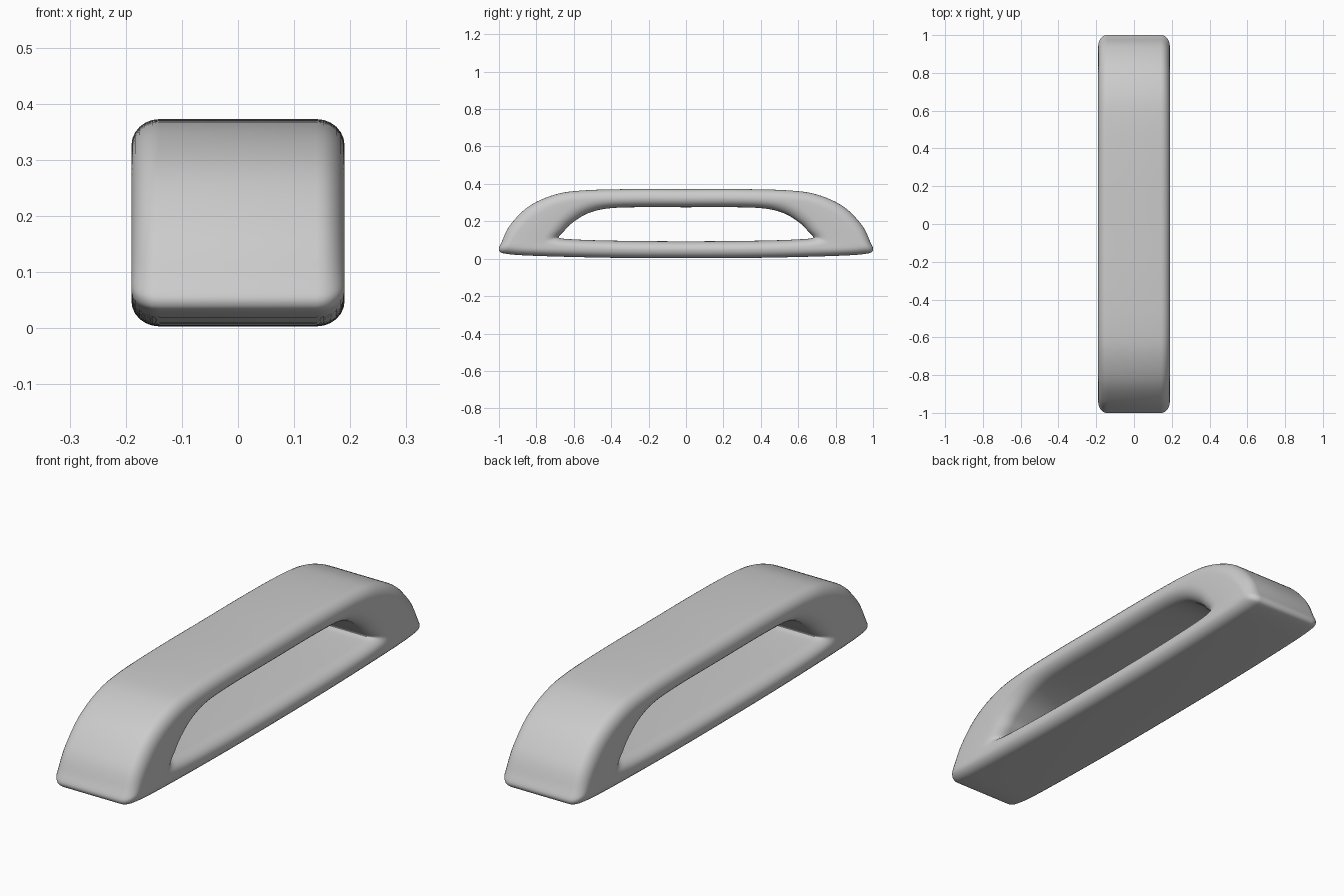
import bpy, bmesh, math
from mathutils import Vector

if "Cube" in bpy.data.objects:
    bpy.data.objects.remove(bpy.data.objects["Cube"])

# Half contours (y, z) from top centre round the end to bottom centre
OUTER = [(0, .372), (.3, .372), (.55, .365), (.7, .343), (.84, .28), (.94, .18),
         (.985, .09), (1, .045), (.96, .026), (.8, .015), (.4, .005), (0, .003)]
OUTER_SIDE = [(0, .325), (.3, .325), (.53, .318), (.67, .295), (.79, .24), (.88, .16),
              (.93, .095), (.94, .07), (.9, .062), (.76, .055), (.4, .05), (0, .048)]
INNER_SIDE = [(0, .32), (.28, .32), (.5, .31), (.61, .275), (.68, .22), (.73, .16),
              (.76, .115), (.76, .085), (.7, .07), (.6, .062), (.35, .053), (0, .051)]
INNER = [(0, .275), (.28, .275), (.43, .267), (.53, .24), (.61, .19), (.65, .15),
         (.68, .118), (.67, .11), (.63, .105), (.5, .099), (.3, .095), (0, .093)]
HALF_WIDTH = .19
STEPS, ARC = 6, 6


def closed_spline(half):
    """Mirror a half contour in y and smooth it with a closed Catmull-Rom spline."""
    pts = [Vector(p) for p in half]
    pts += [Vector((-p.x, p.y)) for p in reversed(pts[1:-1])]
    n, out = len(pts), []
    for i in range(n):
        a, b, c, d = (pts[(i + k) % n] for k in (-1, 0, 1, 2))
        for s in range(STEPS):
            t = s / STEPS
            out.append(.5 * (2 * b + (c - a) * t + (2 * a - 5 * b + 4 * c - d) * t * t
                             + (3 * b - a - 3 * c + d) * t ** 3))
    return out


def rounded_edge(face, side, radius):
    """Quarter-round from a broad face out to the flat side, as (x, y, z)."""
    for k in range(ARC + 1):
        a = math.pi / 2 * k / ARC
        p = face.lerp(side, 1 - math.cos(a))
        yield Vector((HALF_WIDTH - radius + radius * math.sin(a), p.x, p.y))


# Handle: a rounded section swept round the closed loop
bm = bmesh.new()
rings = []
for o, os_, is_, i in zip(*map(closed_spline, (OUTER, OUTER_SIDE, INNER_SIDE, INNER))):
    right = list(rounded_edge(o, os_, .05)) + list(rounded_edge(i, is_, .06))[::-1]
    left = [Vector((-p.x, p.y, p.z)) for p in reversed(right)]
    rings.append([bm.verts.new(p) for p in right + left])
for r, ring in enumerate(rings):
    nxt = rings[(r + 1) % len(rings)]
    m = len(ring)
    for k in range(m):
        bm.faces.new((ring[k], ring[(k + 1) % m], nxt[(k + 1) % m], nxt[k]))
bmesh.ops.recalc_face_normals(bm, faces=bm.faces)
for f in bm.faces:
    f.smooth = True
mesh = bpy.data.meshes.new("loop_handle")
bm.to_mesh(mesh)
bm.free()
handle = bpy.data.objects.new("loop_handle", mesh)
bpy.context.collection.objects.link(handle)
